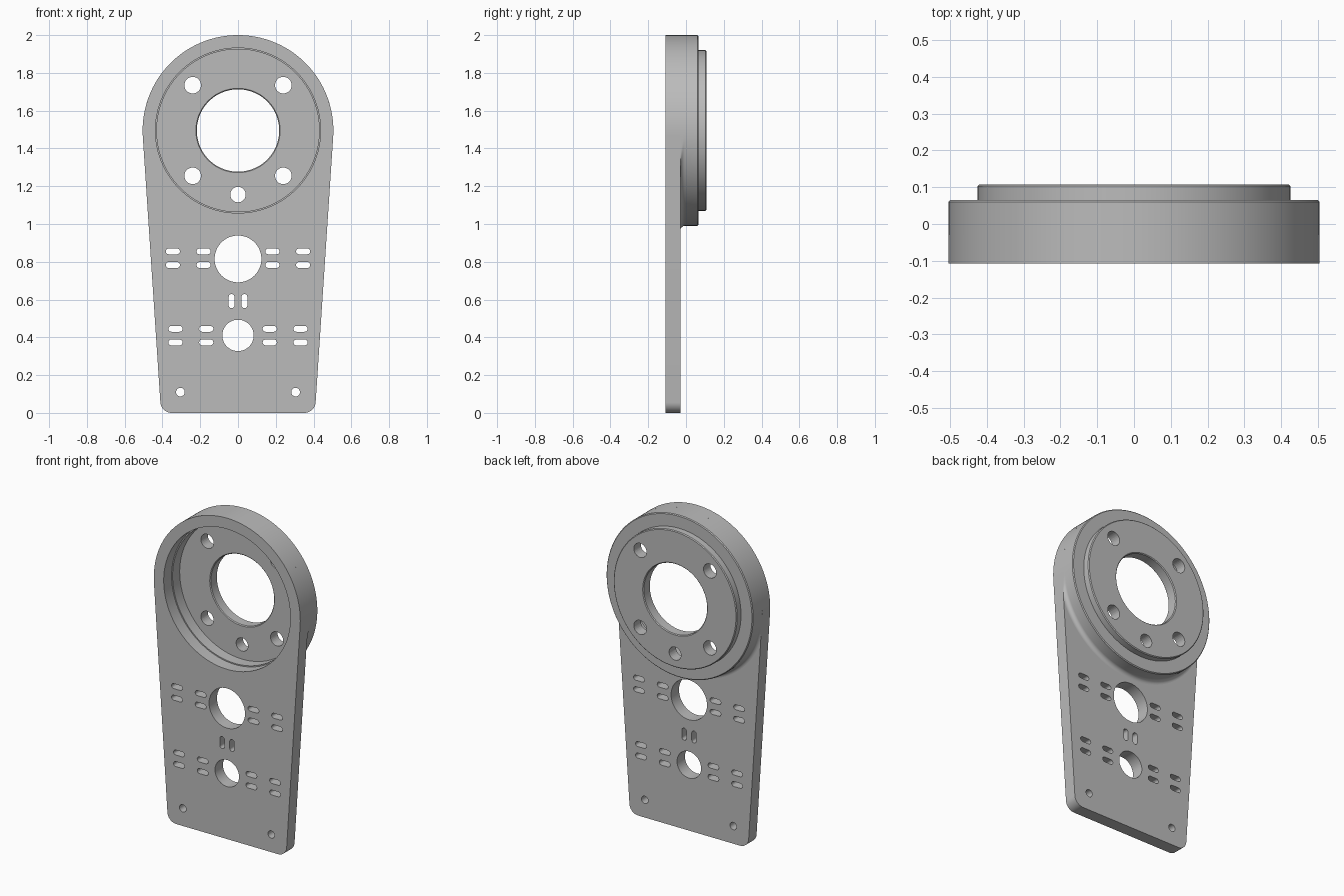
import bpy, bmesh, math
from math import sin, cos, pi, hypot
from mathutils import Matrix, Vector

if "Cube" in bpy.data.objects:
    bpy.data.objects.remove(bpy.data.objects["Cube"])

CZ, R = 1.495, 0.505               # ring centre height and outer radius
FRONT, SEAT = -0.108, -0.03        # front and back of the plate
TAPER = 0.066                      # lean of the plate sides, radians

grey = bpy.data.materials.new("Machined grey")
grey.use_nodes = True
grey.diffuse_color = (0.5, 0.5, 0.5, 1)
grey.node_tree.nodes["Principled BSDF"].inputs["Base Color"].default_value = (0.5, 0.5, 0.5, 1)


def arc(x, z, r, a0, a1, n):
    return [(x + r * cos(a0 + (a1 - a0) * i / n),
             z + r * sin(a0 + (a1 - a0) * i / n)) for i in range(n + 1)]


def circle(x, z, r, n=48):
    return arc(x, z, r, 0, 2 * pi, n)[:-1]


def slot(x, z, length=0.075, width=0.031, upright=False):
    r, h = width / 2, (length - width) / 2
    if upright:
        return arc(x, z + h, r, 0, pi, 10) + arc(x, z - h, r, pi, 2 * pi, 10)
    return arc(x + h, z, r, -pi / 2, pi / 2, 10) + arc(x - h, z, r, pi / 2, 1.5 * pi, 10)


def finish(ob):
    bpy.ops.object.select_all(action='DESELECT')
    ob.select_set(True)
    bpy.context.view_layer.objects.active = ob
    bpy.ops.object.shade_smooth_by_angle(angle=math.radians(30))


def link(name, data):
    ob = bpy.data.objects.new(name, data)
    bpy.context.collection.objects.link(ob)
    return ob


# Tapered plate: outline and holes filled as one flat curve, then thickened
corner = 0.06
cx = (R - corner - (CZ - corner) * sin(TAPER)) / cos(TAPER)
outline = (arc(0, CZ, R, -TAPER, pi + TAPER, 96)
           + arc(-cx, corner, corner, pi + TAPER, 1.5 * pi, 12)
           + arc(cx, corner, corner, -pi / 2, -TAPER, 12))
loops = [outline, circle(0, CZ, 0.437, 96), circle(0, 0.815, 0.124), circle(0, 0.41, 0.083)]
for s in (-1, 1):
    loops.append(circle(s * 0.305, 0.11, 0.023, 24))
    loops.append(slot(s * 0.034, 0.592, upright=True))
    for z, columns in ((0.819, (0.182, 0.345)), (0.409, (0.168, 0.331))):
        for x in columns:
            loops += [slot(s * x, z - 0.036), slot(s * x, z + 0.036)]

curve = bpy.data.curves.new("plate", 'CURVE')
curve.dimensions = '2D'
curve.fill_mode = 'BOTH'
curve.extrude = (SEAT - FRONT) / 2
for pts in loops:
    sp = curve.splines.new('POLY')
    sp.points.add(len(pts) - 1)
    for p, (x, z) in zip(sp.points, pts):
        p.co = (x, z, 0, 1)
    sp.use_cyclic_u = True
shape = link("plate_outline", curve)
mesh = bpy.data.meshes.new_from_object(shape.evaluated_get(bpy.context.evaluated_depsgraph_get()))
bpy.data.objects.remove(shape)
mesh.transform(Matrix.Translation((0, (FRONT + SEAT) / 2, 0)) @ Matrix.Rotation(pi / 2, 4, 'X'))
bm = bmesh.new()
bm.from_mesh(mesh)
bmesh.ops.remove_doubles(bm, verts=bm.verts, dist=1e-5)
bmesh.ops.recalc_face_normals(bm, faces=bm.faces)
bm.to_mesh(mesh)
bm.free()
mesh.materials.clear()
mesh.materials.append(grey)
finish(link("mounting_plate", mesh))

# Ring housing: turned profile of (radius, depth), its fillet trimmed to the plate sides
f, c = 0.025, 0.005
profile = [(r, y) for r, y in reversed(arc(R + f, SEAT + f, f, pi, 1.5 * pi, 8))]
profile += [(R, 0.065 - c), (R - c, 0.065), (0.425, 0.065), (0.425, 0.108 - c),
            (0.425 - c, 0.108), (0.218 + c, 0.108), (0.218, 0.108 - c),
            (0.218, 0.04 + c), (0.218 + c, 0.04), (0.43, 0.04), (0.43, SEAT)]


def side_limit(a):
    """Distance from the ring centre to the plate edge in direction a."""
    lean = math.atan2(sin(a), abs(cos(a))) + TAPER
    return R / max(cos(lean), 0.2) if lean < 0 else R


N = 128
bm = bmesh.new()
rings = []
for i in range(N):
    a = 2 * pi * i / N
    rings.append([bm.verts.new((min(r, side_limit(a)) * cos(a), y,
                                CZ + min(r, side_limit(a)) * sin(a))) for r, y in profile])
for i in range(N):
    p, q = rings[i], rings[(i + 1) % N]
    for j in range(len(profile)):
        k = (j + 1) % len(profile)
        bm.faces.new((p[j], p[k], q[k], q[j]))
bmesh.ops.recalc_face_normals(bm, faces=bm.faces)
mesh = bpy.data.meshes.new("ring_housing")
bm.to_mesh(mesh)
bm.free()
mesh.materials.append(grey)
housing = link("ring_housing", mesh)

# Screw holes through the housing floor
bm = bmesh.new()
holes = [(sx * 0.24, CZ + sz * 0.24, 0.044) for sx in (-1, 1) for sz in (-1, 1)]
for x, z, r in holes + [(0, 1.156, 0.041)]:
    bmesh.ops.create_cone(bm, cap_ends=True, segments=32, radius1=r, radius2=r, depth=0.2,
                          matrix=Matrix.Translation((x, 0.08, z)) @ Matrix.Rotation(pi / 2, 4, 'X'))
mesh = bpy.data.meshes.new("screw_hole_cutter")
bm.to_mesh(mesh)
bm.free()
mesh.materials.append(grey)
cutter = link("screw_hole_cutter", mesh)
cutter.hide_render = True
mod = housing.modifiers.new("screw_holes", 'BOOLEAN')
mod.operation, mod.solver, mod.object = 'DIFFERENCE', 'EXACT', cutter
finish(housing)
bpy.ops.object.modifier_apply(modifier=mod.name)
bpy.data.objects.remove(cutter)
finish(housing)
